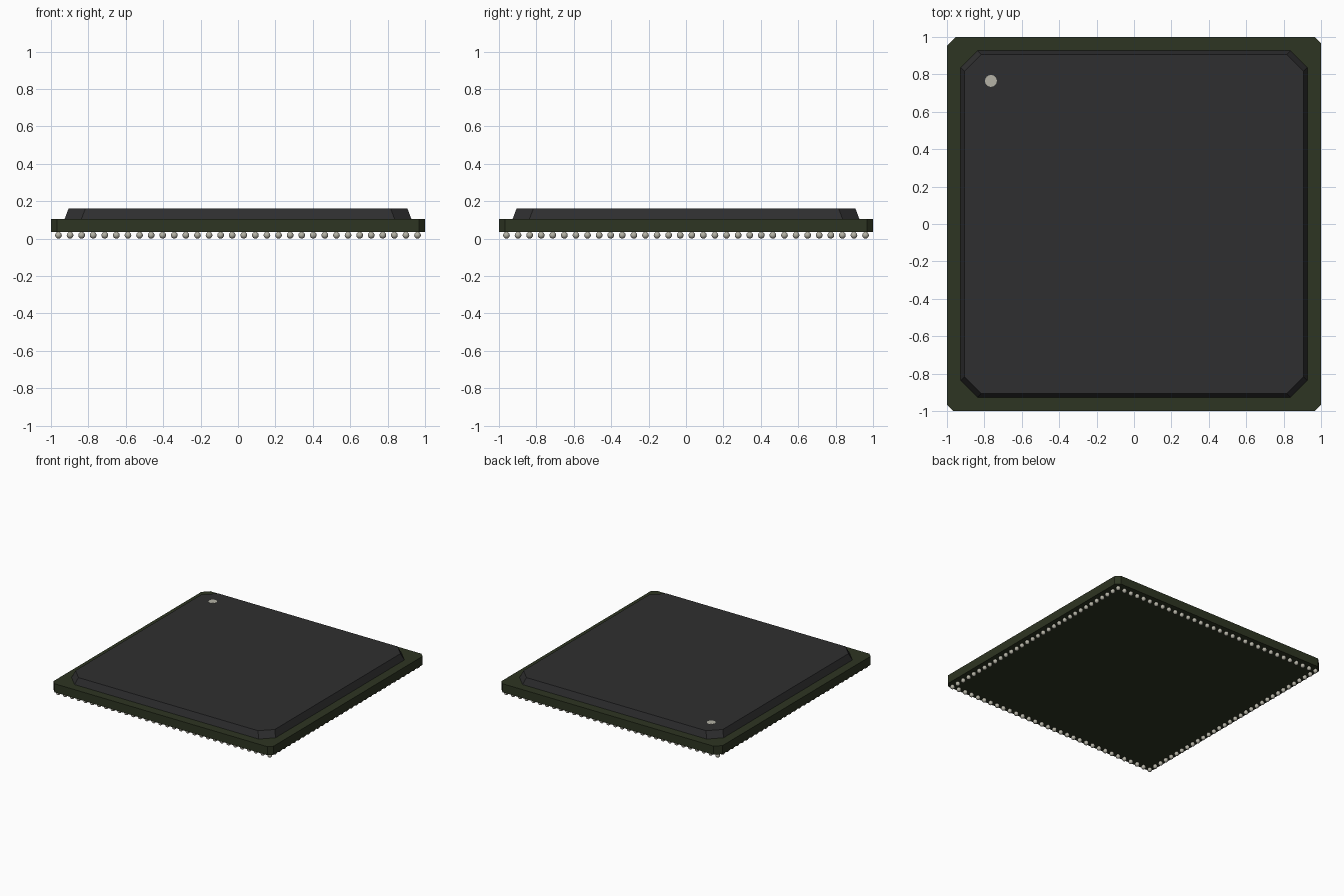
import bpy
import bmesh
from mathutils import Matrix

cube = bpy.data.objects.get("Cube")
if cube:
    bpy.data.objects.remove(cube, do_unlink=True)


def material(name, rgb):
    m = bpy.data.materials.new(name)
    m.use_nodes = True
    m.diffuse_color = (*rgb, 1)
    m.node_tree.nodes["Principled BSDF"].inputs["Base Color"].default_value = (*rgb, 1)
    return m


def finish(name, bm, mat):
    bmesh.ops.recalc_face_normals(bm, faces=bm.faces)
    mesh = bpy.data.meshes.new(name)
    bm.to_mesh(mesh)
    bm.free()
    mesh.materials.append(mat)
    obj = bpy.data.objects.new(name, mesh)
    bpy.context.collection.objects.link(obj)
    return obj


def outline(half, cuts):
    """Square with cut corners: back left, back right, front right, front left."""
    points = []
    for i, (sx, sy) in enumerate([(-1, 1), (1, 1), (1, -1), (-1, -1)]):
        pair = [(sx * half, sy * (half - cuts[i])), (sx * (half - cuts[i]), sy * half)]
        points += pair if i % 2 == 0 else pair[::-1]
    return points


def loft(name, lower, upper, z0, z1, mat):
    """Closed solid between two outlines."""
    bm = bmesh.new()
    a = [bm.verts.new((x, y, z0)) for x, y in lower]
    b = [bm.verts.new((x, y, z1)) for x, y in upper]
    bm.faces.new(a)
    bm.faces.new(b)
    n = len(a)
    for i in range(n):
        j = (i + 1) % n
        bm.faces.new((a[i], a[j], b[j], b[i]))
    return finish(name, bm, mat)


green = material("dark green board", (0.027, 0.035, 0.016))
black = material("charcoal plastic", (0.028, 0.028, 0.029))
silver = material("pale solder grey", (0.46, 0.45, 0.38))

# Board with one larger corner cut marking the first pin
board = outline(1.0, [0.048, 0.033, 0.033, 0.033])
loft("board", board, board, 0.035, 0.105, green)

# Moulded cover with sloping sides
loft("cover", outline(0.927, [0.09] * 4), outline(0.906, [0.09] * 4), 0.105, 0.16, black)

# Round marker on the cover
bm = bmesh.new()
bmesh.ops.create_cone(bm, cap_ends=True, segments=16, radius1=0.032, radius2=0.032,
                      depth=0.003, matrix=Matrix.Translation((-0.765, 0.765, 0.1603)))
finish("pin_marker", bm, silver)

# Single ring of solder balls around the underside
COUNT, REACH, RADIUS = 32, 0.96, 0.018
bm = bmesh.new()
for i in range(COUNT):
    for j in range(COUNT):
        if i in (0, COUNT - 1) or j in (0, COUNT - 1):
            x, y = (-REACH + 2 * REACH * k / (COUNT - 1) for k in (i, j))
            bmesh.ops.create_uvsphere(bm, u_segments=12, v_segments=8, radius=RADIUS,
                                      matrix=Matrix.Translation((x, y, RADIUS)))
for f in bm.faces:
    f.smooth = True
finish("solder_balls", bm, silver)
